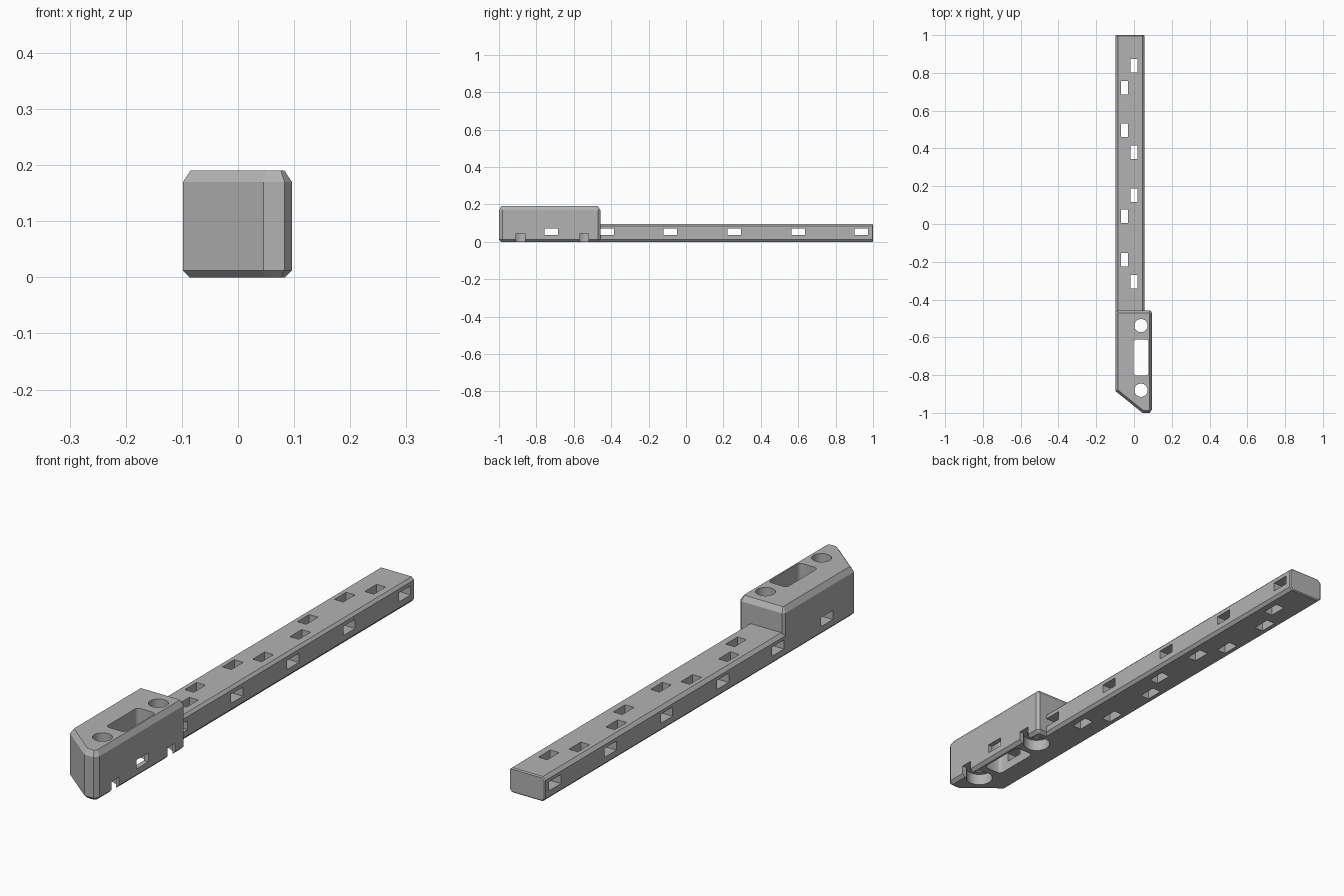
import bpy
import bmesh
import math
from mathutils import Vector

if "Cube" in bpy.data.objects:
    bpy.data.objects.remove(bpy.data.objects["Cube"])

grey = bpy.data.materials.new("plain grey")
grey.use_nodes = True
COLOUR = (0.45, 0.45, 0.45, 1)
grey.diffuse_color = COLOUR
grey.node_tree.nodes["Principled BSDF"].inputs["Base Color"].default_value = COLOUR


def loft(name, rings):
    """Solid through a list of equal-length rings of 3D points, capped at both ends."""
    bm = bmesh.new()
    loops = [[bm.verts.new(p) for p in ring] for ring in rings]
    n = len(loops[0])
    for a, b in zip(loops, loops[1:]):
        for i in range(n):
            j = (i + 1) % n
            bm.faces.new((a[i], a[j], b[j], b[i]))
    bm.faces.new(loops[0][::-1])
    bm.faces.new(loops[-1])
    bmesh.ops.recalc_face_normals(bm, faces=bm.faces)
    mesh = bpy.data.meshes.new(name)
    bm.to_mesh(mesh)
    bm.free()
    mesh.materials.append(grey)
    ob = bpy.data.objects.new(name, mesh)
    bpy.context.collection.objects.link(ob)
    return ob


def inset(points, d):
    """Move every edge of a convex counter-clockwise outline inward by d."""
    pts = [Vector(p) for p in points]
    result = []
    for i, p in enumerate(pts):
        e1 = (p - pts[i - 1]).normalized()
        e2 = (pts[(i + 1) % len(pts)] - p).normalized()
        n1, n2 = Vector((-e1.y, e1.x)), Vector((-e2.y, e2.x))
        result.append(p + (n1 + n2) * d / (1 + n1.dot(n2)))
    return result


def at_height(points, z):
    return [(p[0], p[1], z) for p in points]


def box(x0, x1, y0, y1, z0, z1):
    outline = [(x0, y0), (x1, y0), (x1, y1), (x0, y1)]
    return loft("cutter", [at_height(outline, z0), at_height(outline, z1)])


def rounded(cx, cy, hx, hy, r, steps=8):
    """Outline of a rounded rectangle; a circle when hx = hy = r."""
    pts = []
    for q, (sx, sy) in enumerate([(1, 1), (-1, 1), (-1, -1), (1, -1)]):
        for k in range(steps):
            a = math.pi / 2 * (q + (k + 0.5) / steps)
            pts.append((cx + sx * (hx - r) + r * math.cos(a),
                        cy + sy * (hy - r) + r * math.sin(a)))
    return pts


def column(outline, z0, z1):
    return loft("cutter", [at_height(outline, z0), at_height(outline, z1)])


def combine(target, other, operation):
    mod = target.modifiers.new("boolean", "BOOLEAN")
    mod.operation, mod.solver, mod.object = operation, "EXACT", other
    bpy.context.view_layer.objects.active = target
    bpy.ops.object.modifier_apply(modifier=mod.name)
    bpy.data.objects.remove(other)


# Wedge-nosed head block with chamfered edges
plan = [(-0.098, -0.885), (0.045, -1), (0.083, -1), (0.096, -0.982), (0.096, -0.47),
        (0.086, -0.458), (-0.09, -0.458), (-0.098, -0.468)]
body = loft("arm_body", [at_height(inset(plan, 0.012), 0), at_height(plan, 0.012),
                         at_height(plan, 0.17), at_height(inset(plan, 0.013), 0.19)])

# Long bar with a chamfered section, running into the head
section = [(-0.086, 0), (0.045, 0), (0.055, 0.012), (0.055, 0.085),
           (0.045, 0.095), (-0.086, 0.095), (-0.098, 0.083), (-0.098, 0.012)]
tip = inset(section, 0.004)
bar = loft("bar", [[(x, y, z) for x, z in ring]
                   for y, ring in ((-0.65, section), (0.996, section), (1, tip))])
combine(body, bar, "UNION")

# Cross holes through the sides
for y in (-0.72, -0.422, -0.085, 0.257, 0.6, 0.938):
    combine(body, box(-0.2, 0.2, y - 0.036, y + 0.036, 0.035, 0.07), "DIFFERENCE")

# Two staggered rows of slots through the top
for x, rows in ((0.0, (0.837, 0.38, 0.153, -0.305)), (-0.05, (0.722, 0.497, 0.04, -0.19))):
    for y in rows:
        combine(body, box(x - 0.019, x + 0.019, y - 0.036, y + 0.036, -0.1, 0.15), "DIFFERENCE")

# Rounded window through the head
combine(body, column(rounded(0.037, -0.706, 0.04, 0.096, 0.016, 4), -0.1, 0.3), "DIFFERENCE")

# Bolt holes with a wider recess below and a notch out to the side
for y in (-0.88, -0.538):
    combine(body, column(rounded(0.037, y, 0.035, 0.035, 0.035), -0.1, 0.3), "DIFFERENCE")
    combine(body, column(rounded(0.037, y, 0.05, 0.05, 0.05), -0.1, 0.045), "DIFFERENCE")
    combine(body, box(0.037, 0.2, y - 0.03, y + 0.018, -0.1, 0.045), "DIFFERENCE")

bpy.ops.object.select_all(action="DESELECT")
body.select_set(True)
bpy.context.view_layer.objects.active = body
bpy.ops.object.shade_smooth_by_angle(angle=math.radians(25))
